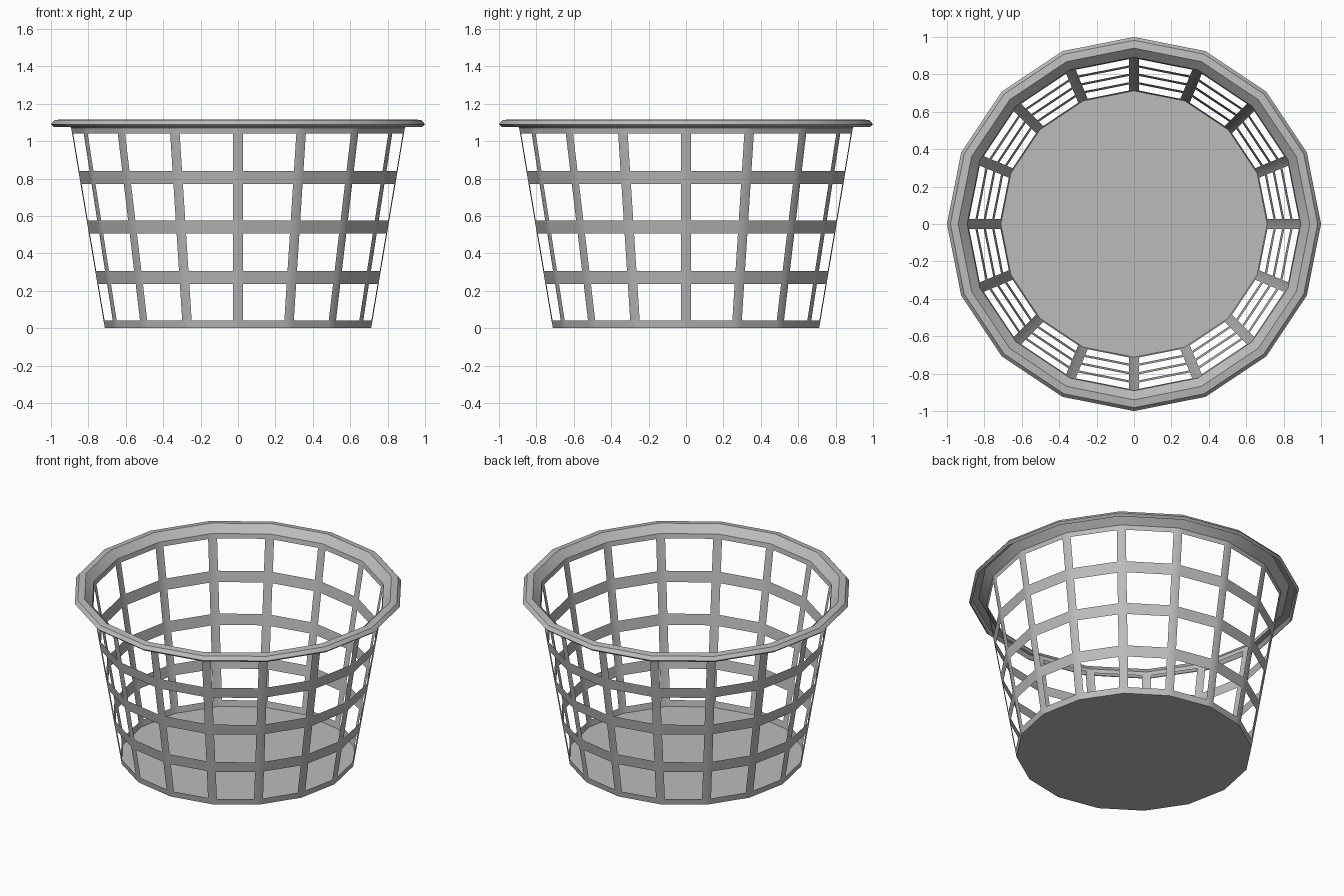
import bpy, bmesh, math
from mathutils import Vector

cube = bpy.data.objects.get("Cube")
if cube:
    bpy.data.objects.remove(cube, do_unlink=True)

SIDES = 16
RIB_HALF = 0.028

grey = bpy.data.materials.new("grey plastic")
grey.use_nodes = True
colour = (0.5, 0.5, 0.5, 1)
grey.diffuse_color = colour
grey.node_tree.nodes["Principled BSDF"].inputs["Base Color"].default_value = colour


def corner(i, radius, z):
    a = 2 * math.pi * i / SIDES
    return Vector((radius * math.cos(a), radius * math.sin(a), z))


def finish(name, bm):
    bmesh.ops.remove_doubles(bm, verts=bm.verts, dist=0.0001)
    mesh = bpy.data.meshes.new(name)
    bm.to_mesh(mesh)
    bm.free()
    mesh.materials.append(grey)
    obj = bpy.data.objects.new(name, mesh)
    bpy.context.collection.objects.link(obj)
    bpy.ops.object.select_all(action="DESELECT")
    obj.select_set(True)
    bpy.context.view_layer.objects.active = obj
    bpy.ops.object.shade_smooth_by_angle(angle=math.radians(30))
    return obj


def wall_radius(z):
    return 0.712 + 0.168 * z


# Lattice wall: ribs at every corner, hoops at every other level
levels = [0, 0.04, 0.235, 0.305, 0.505, 0.575, 0.77, 0.84, 1.04, 1.07]
bm = bmesh.new()
for i in range(SIDES):
    rows = []
    for z in levels:
        a, b = corner(i, wall_radius(z), z), corner(i + 1, wall_radius(z), z)
        step = (b - a).normalized() * RIB_HALF
        rows.append([bm.verts.new(p) for p in (a, a + step, b - step, b)])
    for k in range(len(rows) - 1):
        for c in range(3):
            if c != 1 or k % 2 == 0:
                low, high = rows[k], rows[k + 1]
                bm.faces.new((low[c], low[c + 1], high[c + 1], high[c]))
finish("lattice_wall", bm)

# Rolled rim: thin flared lip swept around the top
profile = [(wall_radius(1.07), 1.07), (0.94, 1.117), (0.982, 1.112),
           (1.0, 1.09), (0.985, 1.076)]
bm = bmesh.new()
for i in range(SIDES):
    for (r0, z0), (r1, z1) in zip(profile, profile[1:]):
        quad = (corner(i, r0, z0), corner(i + 1, r0, z0),
                corner(i + 1, r1, z1), corner(i, r1, z1))
        bm.faces.new([bm.verts.new(p) for p in quad])
finish("rim", bm)

# Solid floor
bm = bmesh.new()
bm.faces.new([bm.verts.new(corner(i, wall_radius(0), 0)) for i in range(SIDES)])
finish("floor", bm)
